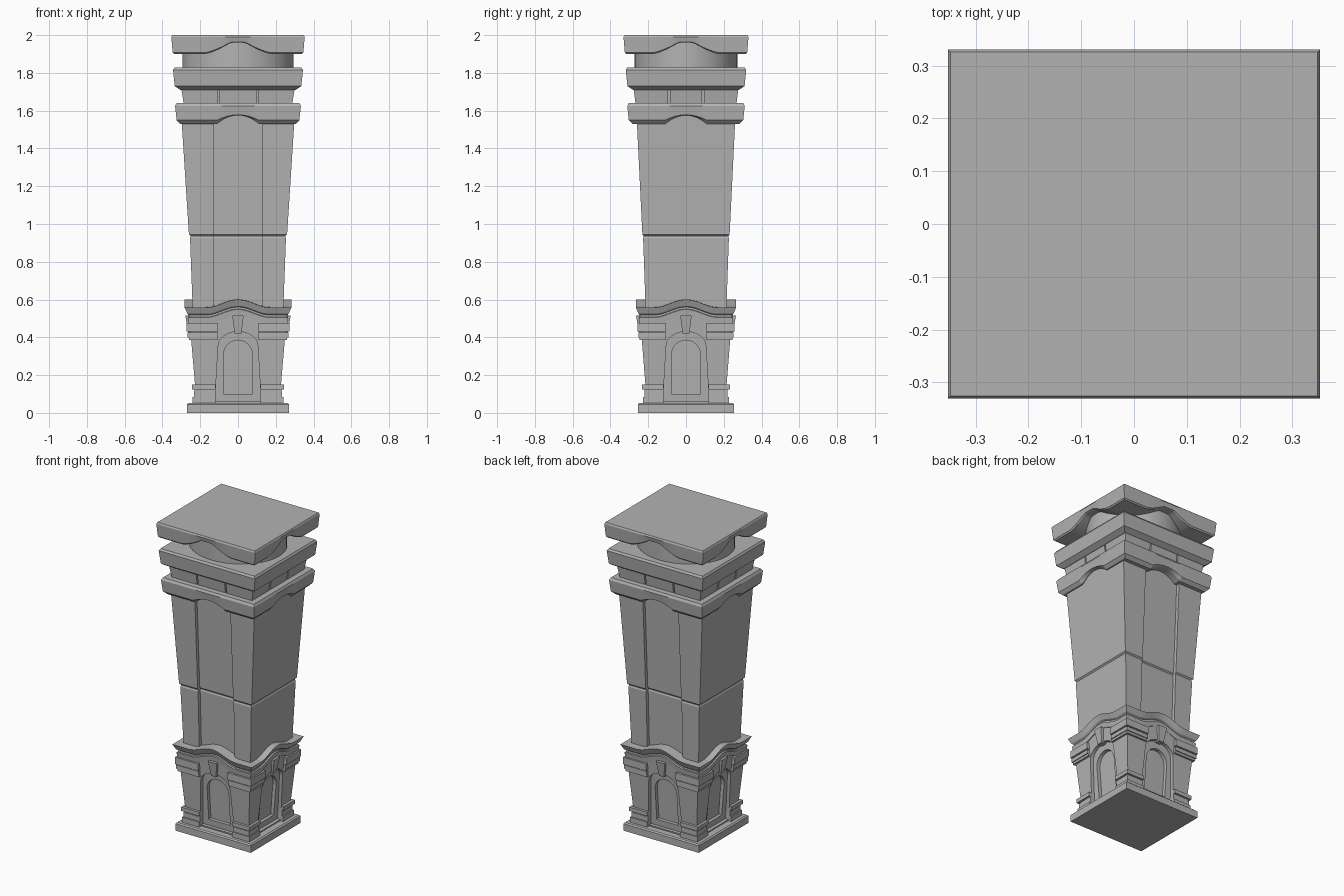
import bpy, bmesh, math

if "Cube" in bpy.data.objects:
    bpy.data.objects.remove(bpy.data.objects["Cube"])

stone = bpy.data.materials.new("grey_stone")
stone.diffuse_color = (0.45, 0.45, 0.45, 1)
stone.use_nodes = True
stone.node_tree.nodes["Principled BSDF"].inputs["Base Color"].default_value = stone.diffuse_color


def make(name, verts, faces):
    me = bpy.data.meshes.new(name)
    bm = bmesh.new()
    vs = [bm.verts.new(v) for v in verts]
    for f in faces:
        bm.faces.new([vs[i] for i in f])
    bmesh.ops.remove_doubles(bm, verts=bm.verts, dist=1e-5)
    bmesh.ops.recalc_face_normals(bm, faces=bm.faces)
    bm.to_mesh(me)
    bm.free()
    me.materials.append(stone)
    ob = bpy.data.objects.new(name, me)
    bpy.context.collection.objects.link(ob)
    return ob


def loft(name, rings):
    """Skin equal-length closed rings and cap both ends."""
    n = len(rings[0])
    verts = [p for r in rings for p in r]
    faces = [(k * n + i, k * n + (i + 1) % n, (k + 1) * n + (i + 1) % n, (k + 1) * n + i)
             for k in range(len(rings) - 1) for i in range(n)]
    faces += [tuple(range(n)), tuple(range(len(verts) - n, len(verts)))]
    return make(name, verts, faces)


def rect(hx, hy, z, cx=0, cy=0):
    return [(cx + sx * hx, cy + sy * hy, z) for sx, sy in ((-1, -1), (1, -1), (1, 1), (-1, 1))]


def wave_ring(hx, hy, z, rise, w, bump):
    """Rectangle whose four sides lift in the middle by a bump."""
    ts = [-1 + i / 10 for i in range(21)]
    ring = []
    for k, (half, out) in enumerate(((hx, hy), (hy, hx), (hx, hy), (hy, hx))):
        a = k * math.pi / 2
        c, s = round(math.cos(a)), round(math.sin(a))
        for p, h in [(-half, 0)] + [(t * w, rise * bump(t)) for t in ts]:
            ring.append((c * p + s * out, s * p - c * out, z + h))
    return ring


def ogee(t):
    return 0.5 + 0.5 * math.cos(math.pi * t)


def segment(t):
    return 1 - t * t


def flared(t):
    return min(1, 1.3 * (1 - abs(t))) ** 1.3 * (0.75 + 0.25 * (1 - t * t))


# Plinth and inner core of the pedestal
loft("plinth", [rect(.27, .255, 0), rect(.27, .255, .045), rect(.262, .247, .052)])
loft("pedestal_core", [rect(.178, .163, .05), rect(.205, .19, .5)])


def hx(z):
    return .215 + .085 * z


def hy(z):
    return .203 + .08 * z


def arch_wall(name, w0, w1, z0, spring, top, ztop, front, back):
    """Four mitred walls, each with an arched opening."""
    arc = [(math.cos(math.pi * (1 - i / 12)), math.sin(math.pi * i / 12)) for i in range(13)]
    opening = [(-w0, z0)] + [(w1 * c, spring + (top - spring) * s) for c, s in arc] + [(w0, z0)]
    verts, faces = [], []
    for k in range(4):
        along, out = (hx, hy) if k % 2 == 0 else (hy, hx)
        c, s = round(math.cos(k * math.pi / 2)), round(math.sin(k * math.pi / 2))

        def place(p, z, inset):
            d = out(z) - inset
            return (c * p + s * d, s * p - c * d, z)
        last = len(opening) - 1
        b = len(verts)
        for i, (p, z) in enumerate(opening):
            zo = z0 if i in (0, last) else ztop
            edge = along(zo) - front
            po = -edge if i <= 1 else edge if i >= last - 1 else p
            verts += [place(po, zo, front), place(p, z, front), place(p, z, back)]
        for i in range(last):
            q = b + 3 * i
            faces += [(q, q + 1, q + 4, q + 3), (q + 1, q + 2, q + 5, q + 4)]
        # sill strip below the opening
        n = len(verts)
        e = along(.05) - front
        verts += [place(-e, .05, front), place(e, .05, front)]
        faces += [(b, b + 1, b + 3 * last + 1, b + 3 * last, n + 1, n),
                  (b + 1, b + 2, b + 3 * last + 2, b + 3 * last + 1)]
    return make(name, verts, faces)


arch_wall("corner_pier_walls", .122, .105, .06, .355, .43, .51, 0, .03)
arch_wall("door_surround", .077, .077, .1, .305, .385, .47, .022, .045)

# Mouldings around the foot and head of each corner pier: (z low, z high, projection)
for j, (a, b, d) in enumerate(((.05, .085, .02), (.085, .115, .01), (.115, .125, .006),
                               (.125, .15, .018), (.385, .4, .012), (.4, .425, .016),
                               (.43, .475, .018))):
    m = (a + b) / 2
    inner = .118 if m < .3 else .106
    for sx in (-1, 1):
        for sy in (-1, 1):
            ox, oy = hx(m) + d, hy(m) + d
            ix, iy = inner, inner
            loft("pier_moulding", [rect((ox - ix) / 2, (oy - iy) / 2, z,
                                        sx * (ox + ix) / 2, sy * (oy + iy) / 2) for z in (a, b)])

# Keystones over the four arches
for k in range(4):
    h = hy if k % 2 == 0 else hx
    rings = []
    for z, w, d in ((.42, .018, .012), (.515, .03, .02)):
        o = h(z)
        rings.append([(-w, -o + .03, z), (-w, -o - d, z), (w, -o - d, z), (w, -o + .03, z)])
    loft("keystone", rings).rotation_euler.z = k * math.pi / 2

# Pedestal cornice with a lifted centre
loft("pedestal_cornice", [wave_ring(x, x - .017, z, .042, .17, ogee) for x, z in (
    (.235, .472), (.262, .472), (.266, .505), (.258, .508), (.258, .518),
    (.268, .525), (.283, .558), (.2, .56))])


# Tapered shaft with a sunken panel on front and back
def shaft_ring(x, y, z):
    w, d = .127, .022
    half = [(-x, -y), (-w, -y), (-w, -y + d), (w, -y + d), (w, -y), (x, -y)]
    return [(p, q, z) for p, q in half] + [(-p, -q, z) for p, q in half]


loft("shaft", [shaft_ring(*r) for r in (
    (.238, .212, .5), (.254, .227, .925), (.251, .224, .931), (.251, .224, .937),
    (.26, .231, .945), (.302, .263, 1.6))])

# Shaft cornice, arched at the middle of its lower edge
rings = []
for x, z, r in ((.26, 1.53, .045), (.305, 1.53, .045), (.325, 1.55, .028), (.333, 1.625, 0),
                (.325, 1.64, 0), (.25, 1.64, 0)):
    rings.append(wave_ring(x, x - .022, z, r, .11, segment))
loft("shaft_cornice", rings)

# Frieze: core plus three blocks per side
loft("frieze_core", [rect(.27, .25, 1.63), rect(.275, .255, 1.72)])
for i in (-1, 0, 1):
    for j in (-1, 0, 1):
        if i or j:
            rings = []
            for z, gx, gy in ((1.635, .287, .267), (1.715, .3, .277)):
                xs = (-.097, .097) if i == 0 else sorted((i * .106, i * gx))
                ys = (-.085, .085) if j == 0 else sorted((j * .094, j * gy))
                # middle blocks stay near the outer face
                if j == 0:
                    xs = sorted((i * .2, i * gx))
                if i == 0:
                    ys = sorted((j * .2, j * gy))
                rings.append([(xs[0], ys[0], z), (xs[1], ys[0], z), (xs[1], ys[1], z), (xs[0], ys[1], z)])
            loft("frieze_block", rings)

# Upper cornice
loft("upper_cornice", [rect(x, x - .025, z) for x, z in (
    (.305, 1.71), (.335, 1.73), (.344, 1.815), (.336, 1.828))])

# Round drum under the cap
drum = loft("drum", [[(.295 * math.cos(a * math.pi / 32), .272 * math.sin(a * math.pi / 32), z)
                      for a in range(64)] for z in (1.82, 1.965)])
bpy.context.view_layer.objects.active = drum
drum.select_set(True)
bpy.ops.object.shade_smooth_by_angle()

# Cap slab with arched underside
loft("cap", [wave_ring(x, x - .022, z, r, .175, flared) for x, z, r in (
    (.2, 1.9, .06), (.338, 1.9, .06), (.346, 1.908, .055), (.353, 1.99, 0), (.348, 2.0, 0))])
